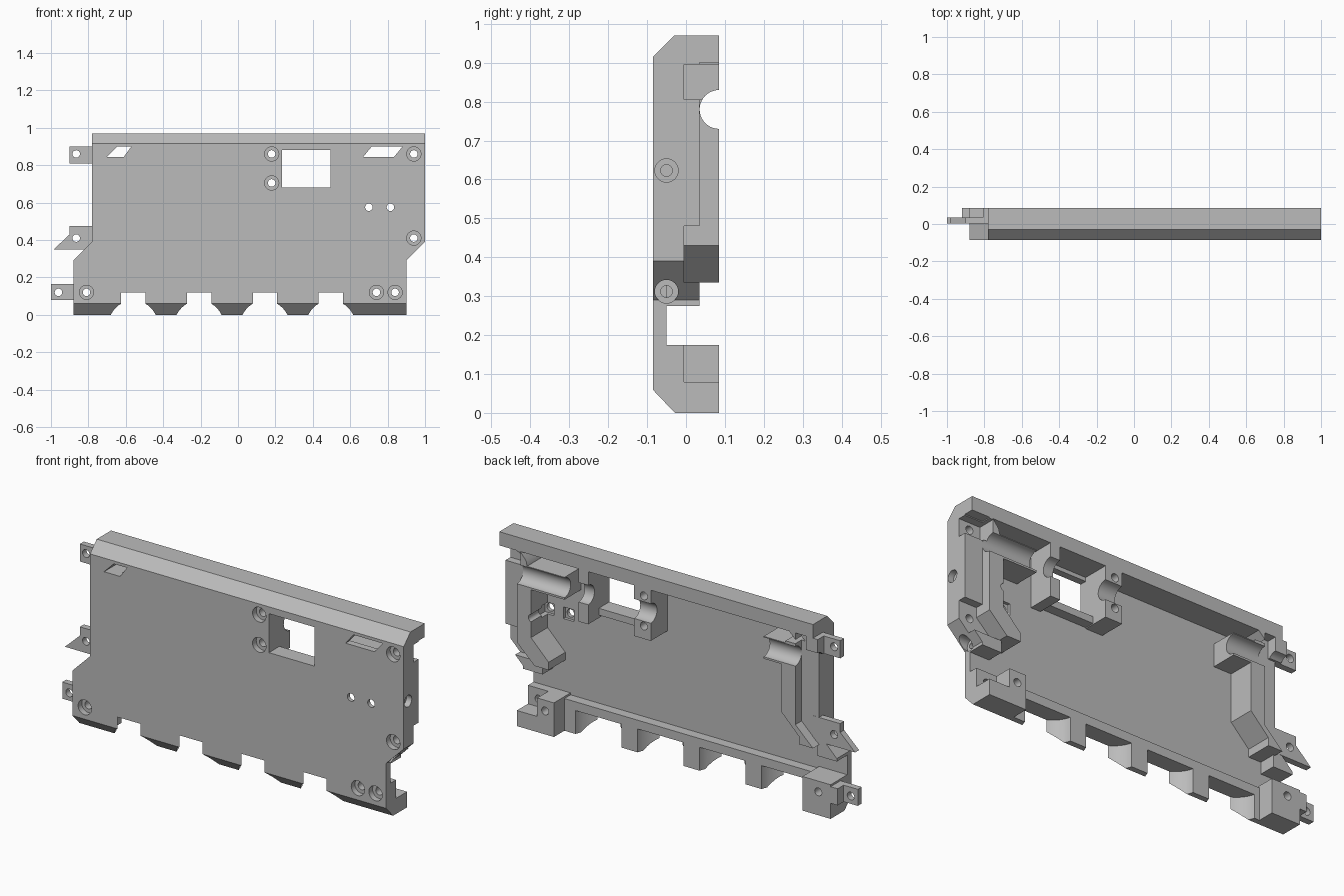
import bpy, bmesh
from math import pi
from mathutils import Matrix

if "Cube" in bpy.data.objects:
    bpy.data.objects.remove(bpy.data.objects["Cube"])

FRONT, FLOOR, BACK = -0.085, -0.05, 0.085

grey = bpy.data.materials.new("plain_grey")
grey.use_nodes = True
colour = (0.5, 0.5, 0.5, 1)
grey.diffuse_color = colour
grey.node_tree.nodes["Principled BSDF"].inputs["Base Color"].default_value = colour


def finish(name, bm):
    bmesh.ops.recalc_face_normals(bm, faces=bm.faces)
    mesh = bpy.data.meshes.new(name)
    bm.to_mesh(mesh)
    bm.free()
    mesh.materials.append(grey)
    ob = bpy.data.objects.new(name, mesh)
    bpy.context.collection.objects.link(ob)
    return ob


def prism(name, points, lo, hi, axis="y"):
    """Extrude an (x, z) outline along y, or a (y, z) outline along x."""
    bm = bmesh.new()
    place = (lambda a, b, d: (a, d, b)) if axis == "y" else (lambda a, b, d: (d, a, b))
    face = bm.faces.new([bm.verts.new(place(a, b, lo)) for a, b in points])
    new = bmesh.ops.extrude_face_region(bm, geom=[face])["geom"]
    shift = (0, hi - lo, 0) if axis == "y" else (hi - lo, 0, 0)
    bmesh.ops.translate(bm, vec=shift, verts=[v for v in new if isinstance(v, bmesh.types.BMVert)])
    return finish(name, bm)


def box(name, x0, x1, z0, z1, y0, y1):
    return prism(name, [(x0, z0), (x1, z0), (x1, z1), (x0, z1)], y0, y1)


def rod(name, centre, radius, length, axis):
    bm = bmesh.new()
    turn = {"x": Matrix.Rotation(pi / 2, 4, "Y"), "y": Matrix.Rotation(pi / 2, 4, "X"), "z": Matrix()}[axis]
    bmesh.ops.create_cone(bm, cap_ends=True, segments=40, radius1=radius, radius2=radius,
                          depth=length, matrix=Matrix.Translation(centre) @ turn)
    return finish(name, bm)


def combine(tool, operation):
    """Apply one boolean to the panel and drop the tool."""
    mod = panel.modifiers.new("combine", "BOOLEAN")
    mod.operation, mod.solver, mod.object = operation, "EXACT", tool
    bpy.context.view_layer.objects.active = panel
    bpy.ops.object.modifier_apply(modifier=mod.name)
    bpy.data.objects.remove(tool)


def add(tool):
    combine(tool, "UNION")


def cut(tool):
    combine(tool, "DIFFERENCE")


# Front plate
panel = prism("panel", [(-.78, .97), (1, .97), (1, .39), (.9, .29), (.9, 0),
                        (-.88, 0), (-.88, .29), (-.78, .39)], FRONT, FLOOR)
IN = -0.07

# Top wall, and bottom wall that becomes the teeth
add(box("top_wall", -.78, 1, .9, .97, IN, BACK))
add(box("bottom_wall", -.88, .9, 0, .165, IN, 0))
add(box("right_foot", -.88, -.72, 0, .175, IN, BACK))
add(box("left_foot", .69, .9, 0, .175, IN, BACK))

# Stepped side rims and the taller inner ridges, mirrored left and right
rim = [(1, .92), (1, .39), (.9, .29), (.9, .275), (.79, .275), (.79, .345), (.88, .43), (.88, .92)]
ridge = [(.9, .92), (.9, .43), (.8, .335), (.72, .335), (.72, .375), (.82, .475), (.82, .73), (.86, .92)]


def flip(points):
    """Mirror across the panel, whose lower part sits off centre."""
    return [((.22 if z > .38 else .02) - x, z) for x, z in points]


add(prism("left_rim", rim, IN, .035))
add(prism("right_rim", flip(rim), IN, .035))
add(prism("left_ridge", ridge, IN, BACK))
add(prism("right_ridge", flip(ridge), IN, BACK))

# Saddles for the long round bar, and walls around the window
add(box("left_saddle", .63, .88, .72, .835, IN, BACK))
add(box("right_saddle", -.66, -.5, .72, .835, IN, BACK))
add(box("window_post", .14, .235, .64, .92, IN, BACK))
add(box("window_wall", .495, .55, .63, .92, IN, BACK))
add(box("window_sill", .2, .52, .645, .68, IN, 0))

# Joining tabs on the right edge
add(box("upper_tab", -.9, -.74, .81, .9, .004, .036))
add(box("upper_tab_root", -.807, -.74, .81, .9, .004, BACK))
add(prism("middle_tab", [(-.985, .35), (-.9, .43), (-.9, .475), (-.74, .475), (-.74, .35)], .004, .036))
add(box("lower_tab", -1, -.85, .08, .165, .004, .036))
add(box("lower_tab_root", -.92, -.85, .08, .165, .004, BACK))

# Front chamfers along the top and bottom edges
cut(prism("top_chamfer", [(-.1, .9), (-.1, 1), (-.001, 1)], -1.2, 1.2, "x"))
cut(prism("bottom_chamfer", [(-.1, .075), (-.1, -.03), (.0, -.03)], -1.2, 1.2, "x"))

# Groove for the bar, running the full width
cut(rod("bar_groove", (0, BACK, .78), .05, 2.4, "x"))

# Round scallops between the teeth
for i in range(4):
    cut(rod("scallop", (-.56 + i * .352, .033, .02), .135, .2, "z"))

# Window and slanted vents
cut(box("window", .235, .495, .68, .88, -.2, .2))
cut(prism("right_vent", [(-.7, .845), (-.61, .845), (-.57, .9), (-.645, .9)], -.2, .2))
cut(prism("left_vent", [(.67, .845), (.835, .845), (.88, .9), (.715, .9)], -.2, .2))

# Pockets that take the tabs of the next panel
cut(box("upper_pocket", .88, 1.1, .805, .895, -.005, .2))
cut(prism("middle_pocket", [(1.1, .48), (.9, .48), (.9, .43), (.8, .335), (1.1, .335)], -.005, .2))
cut(box("lower_pocket", .785, 1.1, .08, .2, -.005, .2))

# Screw holes with wide front recesses
for x, z in [(.18, .86), (.18, .705), (.94, .86), (.94, .41), (.74, .12), (.84, .12), (-.81, .12)]:
    cut(rod("screw_hole", (x, 0, z), .02, .4, "y"))
    cut(rod("screw_recess", (x, FRONT, z), .038, .06, "y"))

# Plain holes in the tabs and the plate
for x, z in [(-.865, .86), (-.865, .41), (-.96, .12), (.7, .575), (.815, .575)]:
    cut(rod("plain_hole", (x, 0, z), .02, .4, "y"))
for x in (.7, .815):
    cut(box("nut_seat", x - .03, x + .03, .545, .605, -.065, 0))

# Sideways screw holes in the left edge
for x, z in [(1, .623), (.92, .312)]:
    cut(rod("side_hole", (x - .05, FLOOR, z), .015, .2, "x"))
    cut(rod("side_recess", (x + .02, FLOOR, z), .03, .1, "x"))

# Keep flat faces crisp and round walls smooth
bpy.ops.object.select_all(action="DESELECT")
panel.select_set(True)
bpy.context.view_layer.objects.active = panel
bpy.ops.object.shade_smooth_by_angle(angle=pi / 6)
